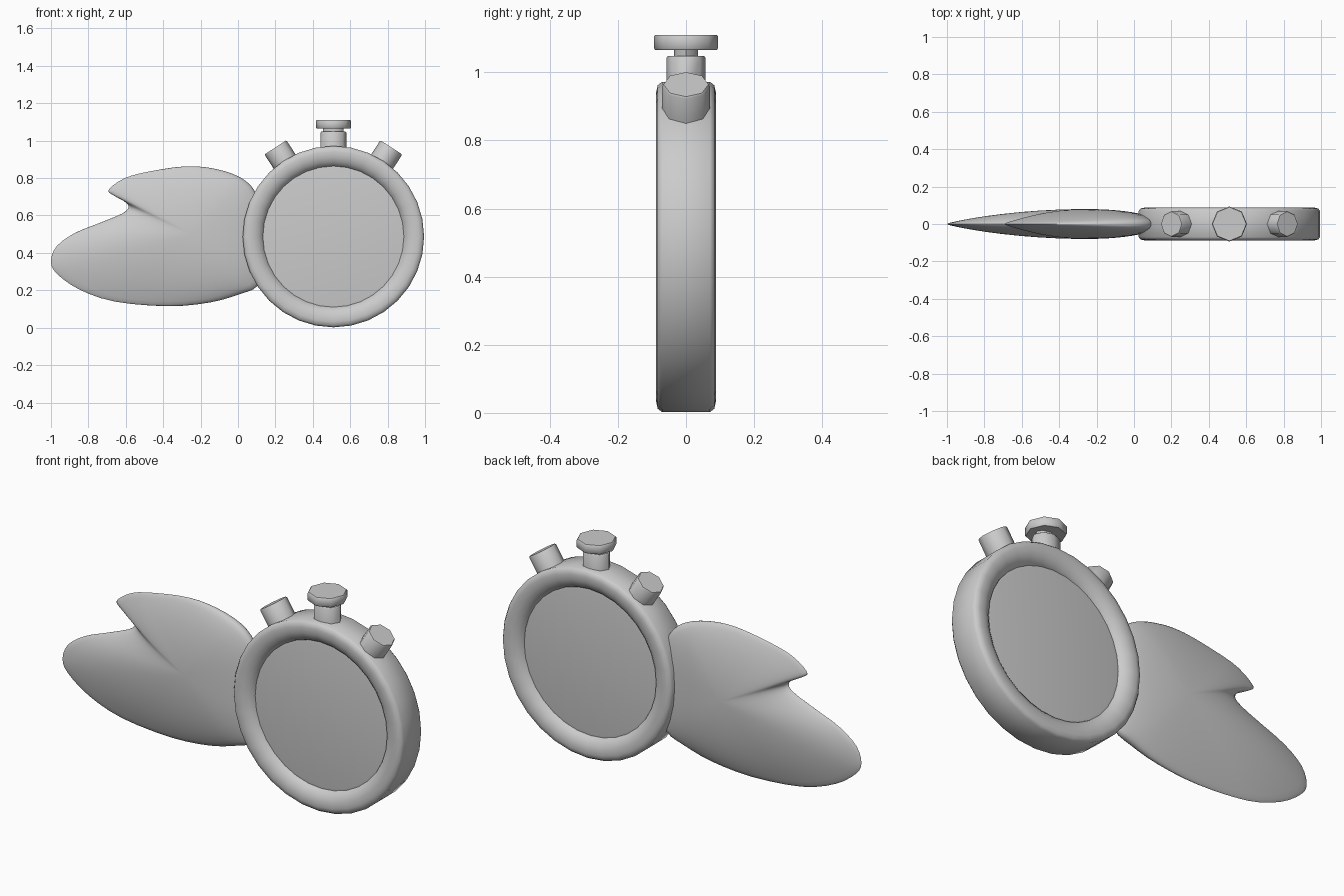
import bpy, bmesh, math
from mathutils import Vector, Matrix

if "Cube" in bpy.data.objects:
    bpy.data.objects.remove(bpy.data.objects["Cube"])

CX, CZ = 0.51, 0.487


def make(name, rings, angle, caps=None, matrix=None):
    """Skin a list of closed rings; cap ends with a fan point or an n-gon."""
    bm = bmesh.new()
    rows = [[bm.verts.new(p) for p in r] for r in rings]
    n = len(rows[0])
    for a, b in zip(rows, rows[1:]):
        for i in range(n):
            j = (i + 1) % n
            bm.faces.new((a[i], a[j], b[j], b[i]))
    for row, tip in zip((rows[0], rows[-1]), caps or (None, None)):
        if tip is None:
            bm.faces.new(row)
        else:
            v = bm.verts.new(tip)
            for i in range(n):
                bm.faces.new((row[i], row[(i + 1) % n], v))
    bmesh.ops.recalc_face_normals(bm, faces=bm.faces)
    if matrix:
        bm.transform(matrix)
    me = bpy.data.meshes.new(name)
    bm.to_mesh(me)
    bm.free()
    ob = bpy.data.objects.new(name, me)
    bpy.context.collection.objects.link(ob)
    bpy.context.view_layer.objects.active = ob
    ob.select_set(True)
    bpy.ops.object.shade_smooth_by_angle(angle=math.radians(angle))
    ob.select_set(False)
    return ob


def lathe(name, profile, n, angle, matrix, squash=(1, 1)):
    """Revolve (radius, height) pairs about local z."""
    rings = [[(r * squash[0] * math.cos(2 * math.pi * i / n),
               r * squash[1] * math.sin(2 * math.pi * i / n), h)
              for i in range(n)] for r, h in profile]
    return make(name, rings, angle, matrix=matrix)


centre = Matrix.Translation((CX, 0, CZ))

# Watch case: rounded rim with a sunken dial on both faces
half = [(0.365, 0.052), (0.377, 0.050), (0.382, 0.060), (0.400, 0.075),
        (0.425, 0.086), (0.455, 0.0875), (0.475, 0.083), (0.485, 0.070)]
profile = half + [(r, -h) for r, h in reversed(half)]
lathe("watch_case", profile, 32, 50, centre @ Matrix.Rotation(math.pi / 2, 4, 'X'))

# Crown: stem, narrow neck, wide octagonal cap
up = Matrix.Translation((CX, 0, 0))
lathe("crown_stem", [(0.07, 0.92), (0.07, 1.042), (0.065, 1.048)], 8, 50, up, (1, 0.82))
lathe("crown_neck", [(0.055, 1.03), (0.055, 1.08)], 8, 50, up, (1, 0.65))
lathe("crown_cap", [(0.090, 1.065), (0.094, 1.070), (0.094, 1.105), (0.090, 1.11)], 8, 50, up)

# Side push buttons
for side, s in (("left", -1), ("right", 1)):
    lathe("button_" + side, [(0.07, 0.44), (0.07, 0.563), (0.066, 0.569)], 8, 50,
          centre @ Matrix.Rotation(s * math.radians(33), 4, 'Y'))

# Notched tail: outline in x, z
outline = [(0.09, 0.73), (0.01, 0.805), (-0.125, 0.85), (-0.28, 0.863), (-0.475, 0.835),
           (-0.605, 0.80), (-0.69, 0.74), (-0.67, 0.71), (-0.61, 0.677), (-0.585, 0.645),
           (-0.62, 0.61), (-0.74, 0.56), (-0.875, 0.505), (-0.97, 0.435), (-1.0, 0.355),
           (-0.97, 0.29), (-0.85, 0.205), (-0.66, 0.14), (-0.375, 0.115), (-0.15, 0.135),
           (0.01, 0.18), (0.105, 0.225), (0.125, 0.35), (0.125, 0.48), (0.12, 0.61)]
pts = [Vector(p) for p in outline]
hub = Vector((-0.25, 0.5))
offsets = []
for i in range(len(pts)):
    a, b, c, d = (pts[(i + k) % len(pts)] for k in (-1, 0, 1, 2))
    for t in (0, 1 / 3, 2 / 3):
        p = 0.5 * (2 * b + (c - a) * t + (2 * a - 5 * b + 4 * c - d) * t * t
                   + (3 * b - a - 3 * c + d) * t ** 3)
        offsets.append(p - hub)

# Inflate the outline with shrinking, gradually softened rings
front = []
for t in (1.0, 0.993, 0.975, 0.945, 0.9, 0.83, 0.74, 0.63, 0.5, 0.36, 0.22, 0.1):
    if t < 0.95:
        for _ in range(3):
            offsets = [(offsets[i - 1] + 2 * o + offsets[(i + 1) % len(offsets)]) / 4
                       for i, o in enumerate(offsets)]
    ring = []
    for o in offsets:
        right = min(1, max(0, 0.5 + 0.8 * o.normalized().x))
        power = 0.8 - 0.35 * right
        ring.append((hub.x + t * o.x, -0.08 * (1 - t * t) ** power, hub.y + t * o.y))
    front.append(ring)
back = [[(x, -y, z) for x, y, z in r] for r in front[1:]]
make("tail", front[::-1] + back, 80,
     caps=((hub.x, -0.08, hub.y), (hub.x, 0.08, hub.y)))
